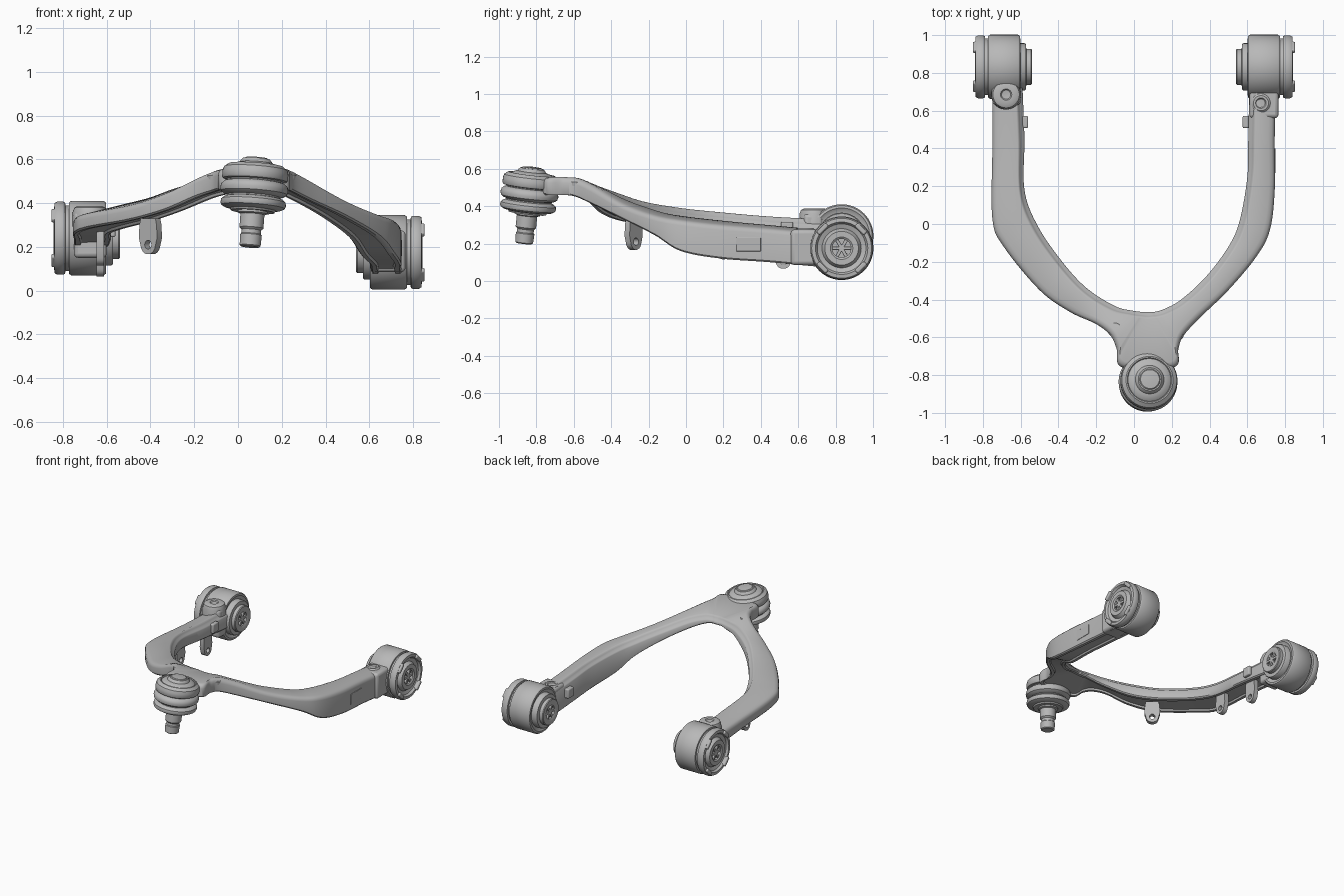
import bpy, bmesh, math
from mathutils import Vector, Matrix

cube = bpy.data.objects.get("Cube")
if cube:
    bpy.data.objects.remove(cube, do_unlink=True)

metal = bpy.data.materials.new("grey metal")
metal.use_nodes = True
GREY = (0.48, 0.48, 0.48, 1)
metal.diffuse_color = GREY
metal.node_tree.nodes["Principled BSDF"].inputs["Base Color"].default_value = GREY


def finish(name, bm, bevel=0, angle=35):
    """Turn a bmesh into a shaded object, with optional rounded edges."""
    bmesh.ops.recalc_face_normals(bm, faces=bm.faces)
    mesh = bpy.data.meshes.new(name)
    bm.to_mesh(mesh)
    bm.free()
    obj = bpy.data.objects.new(name, mesh)
    bpy.context.collection.objects.link(obj)
    mesh.materials.append(metal)
    bpy.ops.object.select_all(action='DESELECT')
    obj.select_set(True)
    bpy.context.view_layer.objects.active = obj
    bpy.ops.object.shade_smooth_by_angle(angle=math.radians(angle))
    if bevel:
        mod = obj.modifiers.new("rounding", 'BEVEL')
        mod.width, mod.segments = bevel, 3


def skin(bm, rings, close=False):
    """Bridge equal rings of vertices; cap the ends unless closed."""
    n = len(rings[0])
    for a, b in zip(rings, rings[1:]):
        for i in range(n):
            j = (i + 1) % n
            bm.faces.new((a[i], a[j], b[j], b[i]))
    if not close:
        bm.faces.new(rings[0])
        bm.faces.new(rings[-1])


def lathe(name, profile, base, axis, sides=48):
    """Revolve (radius, height) points about an axis through base."""
    bm = bmesh.new()
    turn = Vector(axis).to_track_quat('Z', 'Y').to_matrix().to_4x4()
    place = Matrix.Translation(base) @ turn
    rings = [[bm.verts.new(place @ Vector((r * math.cos(t), r * math.sin(t), h)))
              for t in (math.tau * i / sides for i in range(sides))] for r, h in profile]
    skin(bm, rings)
    finish(name, bm)


def box(name, center, size, bevel=0.008, rot=None):
    bm = bmesh.new()
    bmesh.ops.create_cube(bm, size=1)
    m = Matrix.Translation(center) @ (rot or Matrix()) @ Matrix.Diagonal((*size, 1))
    bmesh.ops.transform(bm, matrix=m, verts=bm.verts)
    finish(name, bm, bevel)


def smooth_path(points, steps):
    """Catmull-Rom interpolation through rows of numbers."""
    p = [Vector(q) for q in points]
    p = [2 * p[0] - p[1]] + p + [2 * p[-1] - p[-2]]
    out = []
    for a, b, c, d in zip(p, p[1:], p[2:], p[3:]):
        for k in range(steps):
            t = k / steps
            out.append(b + (c - a) * t / 2 + (2 * a - 5 * b + 4 * c - d) * t * t / 2
                       + (3 * b - a - 3 * c + d) * t ** 3 / 2)
    return out + [p[-2]]


# Forked arm: inner x y, outer x y, top, bottom
stations = [
    (-.59, .72, -.75, .72, .315, .20), (-.58, .45, -.75, .4, .33, .23),
    (-.58, .18, -.75, .03, .355, .26), (-.51, -.01, -.69, -.12, .375, .285),
    (-.38, -.2, -.5, -.35, .41, .32), (-.25, -.34, -.34, -.465, .46, .365),
    (-.1, -.435, -.2, -.53, .51, .425), (.0, -.46, -.125, -.59, .53, .45),
    (.04, -.465, -.092, -.66, .535, .46), (.06, -.465, -.06, -.76, .535, .46),
    (.09, -.465, .21, -.76, .535, .46), (.11, -.465, .235, -.66, .535, .46),
    (.16, -.45, .26, -.595, .53, .45), (.25, -.4, .34, -.505, .495, .41),
    (.38, -.28, .5, -.35, .42, .335), (.5, -.12, .65, -.17, .36, .245),
    (.56, .02, .72, -.03, .335, .16), (.6, .25, .745, .18, .31, .12),
    (.605, .45, .745, .45, .29, .1), (.61, .72, .75, .72, .265, .075)]

bm = bmesh.new()
rings = []
for row in smooth_path(stations, 8):
    inner, outer = Vector(row[0:2]), Vector(row[2:4])
    top, low = row[4], row[5]
    wide = (outer - inner).length
    side = (outer - inner) / wide
    reach = min(1, abs(row[0] - .075) / 0.4)
    ease = reach * reach * (3 - 2 * reach)
    tilt = (0.035 if row[0] < 0 else 0.028) * ease - 0.02
    crest, edge, web = top + tilt, top - tilt, low + 0.012
    section = [(0, low + .008), (0, crest - .038), (.006, crest - .03), (.016, crest - .024),
               (.024, crest - .012), (.03, crest - .003), (.038, crest), (wide - .034, edge),
               (wide - .016, edge - .005), (wide - .005, edge - .015), (wide, edge - .03),
               (wide, low + .008), (wide - .008, low), (wide - .03, low),
               (wide - .036, web), (.036, web), (.03, low), (.008, low)]
    rings.append([bm.verts.new((*(inner + side * s), z)) for s, z in section])
skin(bm, rings)
finish("forked_arm", bm, angle=40)

# Ball joint: housing, pleated boot and stud, slightly tilted
joint_base = Vector((.055, -.866, .2))
joint_axis = Vector((.03, .045, .41)).normalized()
lathe("joint_housing", [(.1, .26), (.125, .295), (.13, .305), (.146, .308), (.151, .316), (.151, .342),
                        (.146, .36), (.125, .376), (.118, .376), (.114, .37), (.108, .376),
                        (.085, .385), (.076, .387), (.072, .395), (.062, .405), (.055, .405),
                        (.05, .41), (.02, .413)], joint_base, joint_axis)
lathe("rubber_boot", [(.06, .165), (.1, .163), (.105, .172), (.13, .177), (.145, .185), (.15, .197),
                      (.148, .212), (.135, .224), (.122, .228), (.122, .234), (.14, .24),
                      (.152, .25), (.156, .266), (.152, .283), (.14, .295), (.125, .3)],
      joint_base, joint_axis)
lathe("joint_stud", [(.04, 0), (.048, .006), (.05, .055), (.045, .06), (.045, .078), (.055, .088),
                     (.055, .15), (.068, .155), (.068, .2)], joint_base, joint_axis)

# Bushings at the arm ends
housing = [(.13, .615), (.15, .602), (.163, .604), (.17, .614), (.17, .762), (.163, .772), (.13, .772)]
insert = [(.05, .6), (.05, .545), (.06, .54), (.09, .54), (.095, .545), (.095, .57), (.12, .572),
          (.125, .58), (.125, .62), (.15, .76), (.15, .788), (.163, .79), (.167, .8), (.167, .825),
          (.16, .838), (.14, .84), (.13, .825), (.105, .816), (.095, .835), (.09, .842),
          (.06, .842), (.05, .835), (.05, .8)]
for label, s, z in (("left", 1, .175), ("right", -1, .24)):
    mid = Vector((0, .832, z))
    lathe(label + "_bushing_housing", housing, mid, (s, 0, 0), 64)
    lathe(label + "_bushing_insert", insert, mid, (s, 0, 0), 64)
    for k in range(4):
        turn = Matrix.Rotation(math.pi * (k / 2 + .25), 4, 'X')
        offset = turn @ Vector((0, 0, .145))
        box(label + "_flange_lug", mid + Vector((s * .833, 0, 0)) + offset, (.04, .07, .026), .008, turn)
    for k in range(3):
        turn = Matrix.Rotation(math.pi * k / 3, 4, 'X')
        box(label + "_core_rib", mid + Vector((s * .69, 0, 0)), (.29, .104, .018), .003, turn)

# Necks joining the arm to the bushings
box("right_neck", (-.675, .68, .255), (.15, .1, .21), .02)
lathe("right_neck_boss", [(.08, .27), (.078, .36), (.07, .38), (.055, .387), (.03, .387),
                          (.024, .38), (.01, .378)], (-.677, .685, 0), (0, 0, 1))
box("left_neck", (.688, .645, .18), (.155, .17, .19), .02)
lathe("left_neck_boss", [(.05, .25), (.05, .275), (.04, .283), (.028, .283), (.022, .276), (.01, .274)],
      (.672, .64, 0), (0, 0, 1))

# Side clips and the flush plate
box("left_inner_clip", (.595, .54, .2), (.04, .065, .07))
box("right_inner_clip", (-.575, .54, .28), (.03, .065, .07))
box("left_outer_plate", (.745, .335, .195), (.008, .13, .075), .003)


def tab(name, pos, heading, drop, radius=.04, thick=.035):
    """Hanging bracket with a rounded, drilled end."""
    bm = bmesh.new()
    n = 24
    frame = Matrix.Translation(pos) @ Matrix.Rotation(heading, 4, 'Z')
    rings = []
    for x, hole in ((-thick / 2, 1), (-thick / 2, 0), (thick / 2, 0), (thick / 2, 1), (-thick / 2, 1)):
        ring = []
        for i in range(n):
            t = math.tau * (i + .5) / n
            y, z = math.cos(t), math.sin(t)
            if hole:
                y, z = y * .45 * radius, z * .45 * radius
            else:
                y *= radius * (1 if z < 0 else 1.25)
                z = z * radius if z < 0 else drop * min(1, z * 2)
            ring.append(bm.verts.new(frame @ Vector((x, y, z))))
        rings.append(ring)
    skin(bm, rings, close=True)
    bmesh.ops.remove_doubles(bm, verts=bm.verts, dist=1e-5)
    finish(name, bm, angle=30)


tab("front_tab", (-.4, -.28, .21), math.radians(50), .12, .044)
tab("middle_tab", (-.63, .2, .155), 0, .125)
tab("rear_tab", (-.63, .52, .105), 0, .14)

# Round pads on the web
for x, y, z in ((-.1, -.56, .527), (.225, -.58, .53)):
    lathe("web_pad", [(.04, -.02), (.04, .002), (.036, .005)], (x, y, z), (.1 if x > 0 else -.1, 0, 1))
